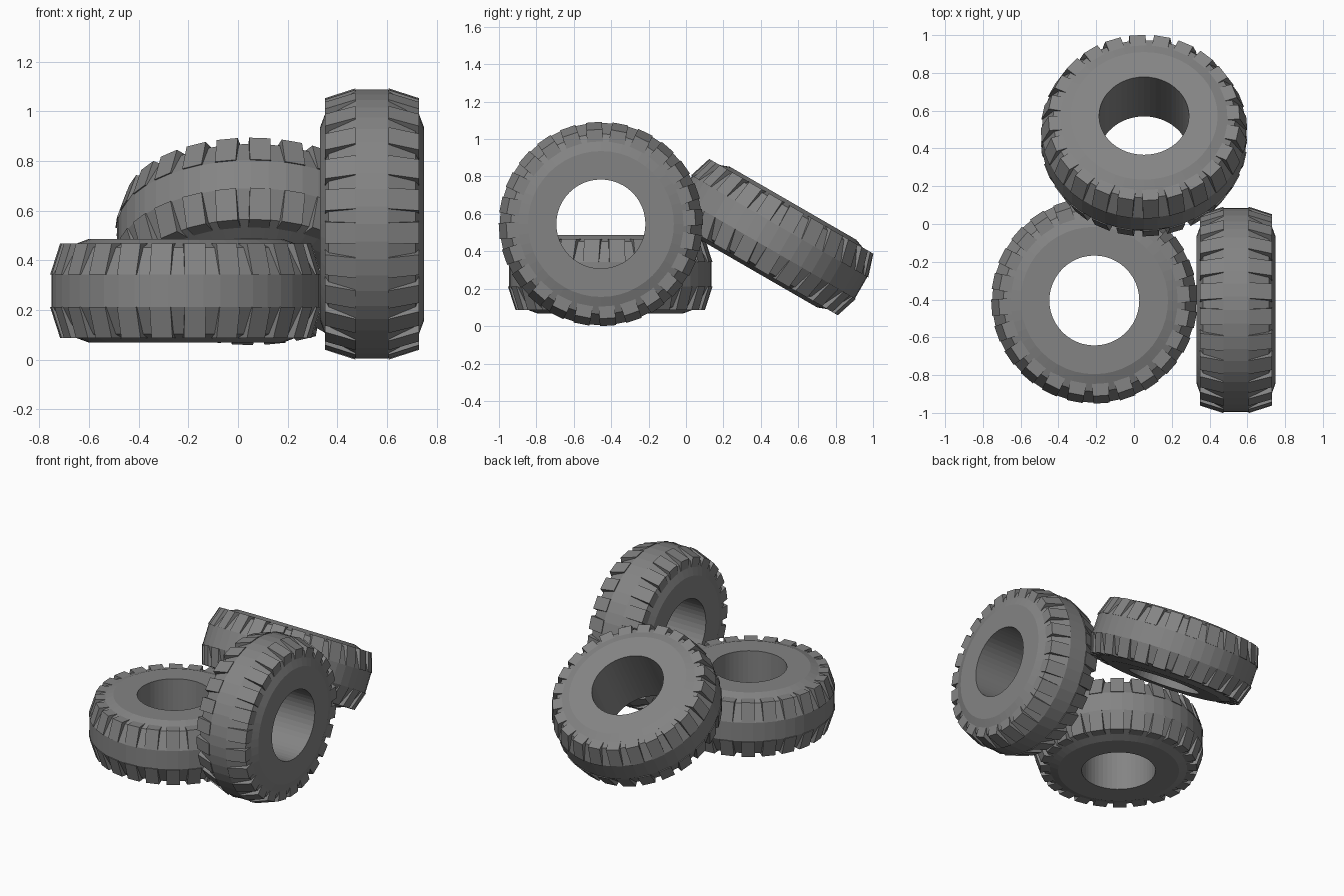
import bpy, bmesh
from math import sin, cos, pi, radians
from mathutils import Matrix

if "Cube" in bpy.data.objects:
    bpy.data.objects.remove(bpy.data.objects["Cube"])

SIDES, LUGS = 48, 24
# (radius, offset along the axle) for the closed carcass section
HALF = [(0.238, 0.209), (0.39, 0.209), (0.482, 0.175), (0.541, 0.065)]
SECTION = HALF + [(r, -w) for r, w in reversed(HALF)]
# tread block section on one shoulder
LUG = [(0.43, 0.19), (0.505, 0.19), (0.545, 0.066), (0.48, 0.066)]

rubber = bpy.data.materials.new("rubber")
rubber.diffuse_color = (0.23, 0.23, 0.23, 1)
rubber.use_nodes = True
rubber.node_tree.nodes["Principled BSDF"].inputs["Base Color"].default_value = rubber.diffuse_color


def add_carcass(bm):
    rings = []
    for i in range(SIDES):
        a = 2 * pi * i / SIDES
        rings.append([bm.verts.new((r * cos(a), r * sin(a), w)) for r, w in SECTION])
    n = len(SECTION)
    for i in range(SIDES):
        p, q = rings[i], rings[(i + 1) % SIDES]
        for j in range(n):
            k = (j + 1) % n
            bm.faces.new((p[j], q[j], q[k], p[k]))


def add_lug(bm, angle, side):
    ends = []
    for t in (-0.043, 0.043):
        ends.append([bm.verts.new((r * cos(angle) - t * sin(angle),
                                   r * sin(angle) + t * cos(angle), w * side))
                     for r, w in LUG])
    p, q = ends
    bm.faces.new(p)
    bm.faces.new(q[::-1])
    for j in range(4):
        k = (j + 1) % 4
        bm.faces.new((p[j], q[j], q[k], p[k]))


def tyre(name, location, rotation, phase):
    bm = bmesh.new()
    add_carcass(bm)
    # tread blocks on both shoulders
    for i in range(LUGS):
        for side in (1, -1):
            add_lug(bm, radians(phase) + 2 * pi * i / LUGS, side)
    bmesh.ops.recalc_face_normals(bm, faces=bm.faces)
    mesh = bpy.data.meshes.new(name)
    bm.to_mesh(mesh)
    bm.free()
    mesh.materials.append(rubber)
    ob = bpy.data.objects.new(name, mesh)
    ob.matrix_world = Matrix.Translation(location) @ rotation
    bpy.context.collection.objects.link(ob)


# lying, standing and leaning tyres
tyre("flat_tyre", (-0.21, -0.405, 0.277), Matrix.Identity(4), 4)
tyre("upright_tyre", (0.54, -0.455, 0.546), Matrix.Rotation(pi / 2, 4, 'Y'), 4)
tyre("leaning_tyre", (0.053, 0.468, 0.476), Matrix.Rotation(radians(-30), 4, 'X'), 4)
